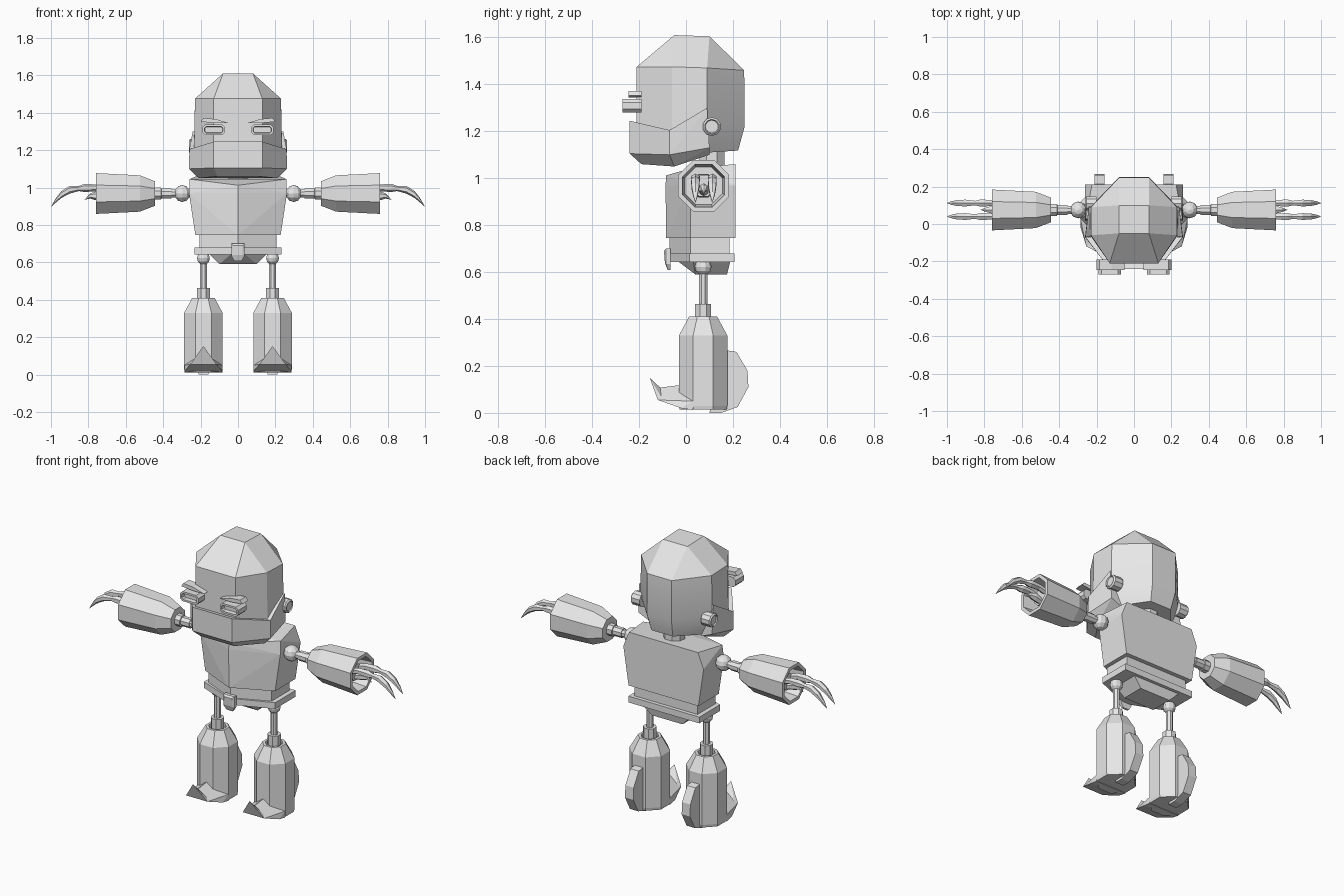
import bpy, bmesh, math
from mathutils import Vector

cube = bpy.data.objects.get("Cube")
if cube:
    bpy.data.objects.remove(cube, do_unlink=True)

grey = bpy.data.materials.new("plain grey")
grey.use_nodes = True
colour = (0.8, 0.8, 0.8, 1)
grey.diffuse_color = colour
grey.node_tree.nodes["Principled BSDF"].inputs["Base Color"].default_value = colour


def finish(name, bm, mirror=False):
    bmesh.ops.recalc_face_normals(bm, faces=bm.faces)
    mesh = bpy.data.meshes.new(name)
    bm.to_mesh(mesh)
    bm.free()
    mesh.materials.append(grey)
    ob = bpy.data.objects.new(name, mesh)
    bpy.context.collection.objects.link(ob)
    if mirror:
        ob.modifiers.new("Mirror", "MIRROR").use_mirror_merge = False
    return ob


def both(points):
    """Points together with their reflections in x."""
    return points + [(-x, y, z) for x, y, z in points if x]


def hull(name, points, mirror=False):
    bm = bmesh.new()
    for p in points:
        bm.verts.new(p)
    bmesh.ops.convex_hull(bm, input=bm.verts[:])
    bmesh.ops.dissolve_limit(bm, angle_limit=0.03, verts=bm.verts[:], edges=bm.edges[:])
    return finish(name, bm, mirror)


def rings(name, centres, radii, axis, sides=8, mirror=False):
    """Skin circles with flat sides, whose planes are square to the axis."""
    bm = bmesh.new()
    loops = []
    for c, r in zip(centres, radii):
        r = max(r, 0.0005) / math.cos(math.pi / sides)
        loop = []
        for i in range(sides):
            a = 2 * math.pi * (i + 0.5) / sides
            u, v = r * math.cos(a), r * math.sin(a)
            loop.append(bm.verts.new(Vector(c) + Vector((0, u, v) if axis == "X" else (u, v, 0))))
        loops.append(loop)
    for a, b in zip(loops, loops[1:]):
        for i in range(sides):
            j = (i + 1) % sides
            bm.faces.new((a[i], a[j], b[j], b[i]))
    bm.faces.new(loops[0])
    bm.faces.new(loops[-1])
    return finish(name, bm, mirror)


def lathe(name, profile, axis, a, b, sides=8, mirror=True):
    """Profile of (position, radius) along x at (y, z) or along z at (x, y)."""
    centres = [(t, a, b) if axis == "X" else (a, b, t) for t, _ in profile]
    return rings(name, centres, [r for _, r in profile], axis, sides, mirror)


def prism(name, outline, low, high, axis, recess=0):
    """Extrude an outline in (x, z) along y, or in (y, z) along x."""
    bm = bmesh.new()
    place = lambda p, d: (p[0], d, p[1]) if axis == "Y" else (d, p[0], p[1])
    lo = [bm.verts.new(place(p, low)) for p in outline]
    hi = [bm.verts.new(place(p, high)) for p in outline]
    front = bm.faces.new(lo)
    bm.faces.new(hi)
    for i in range(len(lo)):
        j = (i + 1) % len(lo)
        bm.faces.new((lo[i], lo[j], hi[j], hi[i]))
    bmesh.ops.recalc_face_normals(bm, faces=bm.faces)
    if recess:
        bmesh.ops.inset_region(bm, faces=[front], thickness=0.012)
        bmesh.ops.inset_region(bm, faces=[front], thickness=0.002, depth=-recess)
    return finish(name, bm, True)


def ball(name, centre, radius):
    bm = bmesh.new()
    bmesh.ops.create_uvsphere(bm, u_segments=10, v_segments=6, radius=radius)
    bmesh.ops.translate(bm, vec=centre, verts=bm.verts)
    return finish(name, bm, True)


def vee(z, half, front, corner, back):
    """Five-sided section with a ridge in the middle of the front."""
    return both([(0, front, z), (half, corner, z), (half, back, z)])


# Head: faceted dome, tapering under the back
head = hull("head", both([
    (0.08, -0.05, 1.61), (0.08, 0.10, 1.605),
    (0.08, 0.248, 1.46), (0.23, 0.09, 1.47), (0.23, -0.06, 1.475), (0.13, -0.21, 1.475),
    (0.08, 0.25, 1.22), (0.235, 0.09, 1.24), (0.235, -0.06, 1.2),
    (0.07, 0.222, 1.118), (0.17, 0.10, 1.11), (0.17, -0.06, 1.1), (0.13, -0.21, 1.1)]))

# Jaw guard with side straps rising to the ears
hull("jaw", both([
    (0.13, -0.24, 1.245), (0.26, -0.07, 1.205), (0.13, -0.24, 1.105),
    (0.262, -0.07, 1.1), (0.11, -0.19, 1.06), (0.21, -0.05, 1.05)]))
hull("jaw_strap", [
    (0.26, -0.07, 1.205), (0.262, -0.07, 1.1), (0.242, 0.09, 1.3), (0.24, 0.10, 1.13),
    (0.21, -0.05, 1.05), (0.17, 0.10, 1.1), (0.2, 0.09, 1.3), (0.2, -0.06, 1.2)], True)
lathe("ear", [(0.2, 0.038), (0.255, 0.038), (0.262, 0.03), (0.256, 0.026)], "X", 0.11, 1.22, 10)
lathe("neck", [(1.0, 0.055), (1.16, 0.055)], "Z", 0, 0.11, 8, False)

# Face
prism("eye", [(0.07, 1.295), (0.085, 1.28), (0.175, 1.28), (0.19, 1.295),
              (0.19, 1.322), (0.175, 1.337), (0.085, 1.337), (0.07, 1.322)],
      -0.27, -0.19, "Y", 0.025)
prism("eyebrow", [(0.05, 1.345), (0.125, 1.345), (0.2, 1.352), (0.185, 1.372), (0.12, 1.366)],
      -0.245, -0.19, "Y")

# Torso, waist, belt and pelvis
hull("torso", vee(0.745, 0.228, -0.085, 0.02, 0.21) + vee(0.97, 0.262, -0.087, 0.02, 0.21)
     + both([(0, -0.085, 1.012), (0.258, 0.03, 1.045), (0.225, 0.21, 1.06)]))
hull("waist", vee(0.67, 0.205, -0.07, 0.02, 0.185) + vee(0.75, 0.205, -0.07, 0.02, 0.185))
hull("belt", vee(0.643, 0.232, -0.078, 0.015, 0.207) + vee(0.68, 0.232, -0.078, 0.015, 0.207))
hull("pelvis", both([(0.16, 0.03, 0.65), (0.16, 0.19, 0.65), (0.1, 0.04, 0.59),
                     (0.1, 0.175, 0.59), (0.03, -0.04, 0.65)]))
hull("buckle", both([(0.036, -0.085, 0.7), (0.036, -0.085, 0.635), (0.02, -0.078, 0.608),
                     (0.036, -0.065, 0.7), (0.036, -0.065, 0.635), (0.02, -0.066, 0.608),
                     (0.025, -0.094, 0.69), (0.025, -0.09, 0.64)]))

# Arms: ball, rod, socket and an open-ended cuff
AY, AZ = 0.075, 0.968
ball("shoulder_ball", (0.298, AY, AZ), 0.045)
lathe("upper_arm", [(0.25, 0.021), (0.46, 0.021)], "X", AY, AZ)
lathe("arm_socket", [(0.355, 0.026), (0.41, 0.026), (0.411, 0.032), (0.46, 0.032)], "X", AY, AZ)
lathe("forearm", [(0.445, 0.04), (0.445, 0.066), (0.525, 0.097), (0.758, 0.109),
                  (0.758, 0.09), (0.62, 0.08), (0.62, 0)], "X", AY, AZ)
lathe("palm", [(0.6, 0.03), (0.66, 0.05), (0.72, 0.045)], "X", AY, AZ)

# Two curved claws and a short thumb on each hand
claw = [(0.69, 0.98, 0.014), (0.76, 0.998, 0.016), (0.82, 0.998, 0.019), (0.85, 0.995, 0.012),
        (0.9, 0.988, 0.018), (0.945, 0.962, 0.016), (0.975, 0.93, 0.010), (1.0, 0.897, 0)]
for label, y in (("front", 0.04), ("back", 0.112)):
    rings(label + "_claw", [(x, y, z) for x, z, _ in claw], [r for _, _, r in claw], "X", 6, True)
thumb = [(0.69, 0.935, 0.014), (0.76, 0.955, 0.02), (0.79, 0.955, 0.012), (0.82, 0.935, 0)]
rings("thumb", [(x, 0.076, z) for x, z, _ in thumb], [r for _, _, r in thumb], "X", 6, True)

# Legs: ball, rod, socket and a big octagonal boot
LX, LY = 0.185, 0.073
ball("hip_ball", (LX, LY, 0.622), 0.036)
lathe("thigh", [(0.4, 0.018), (0.62, 0.018)], "Z", LX, LY)
lathe("knee_socket", [(0.38, 0.034), (0.463, 0.034), (0.463, 0.02)], "Z", LX, LY)
lathe("boot", [(0.014, 0.1), (0.03, 0.103), (0.33, 0.103), (0.41, 0.06),
               (0.41, 0.045), (0.39, 0.042)], "Z", LX, LY)
prism("heel_fin", [(0.15, 0.27), (0.215, 0.26), (0.262, 0.18), (0.266, 0.11),
                   (0.22, 0.025), (0.15, 0.0), (0.10, 0.0)], LX - 0.027, LX + 0.027, "X")

# Toe: low wedge ending in an upturned point
def toe(points):
    return [(LX + s * x, y, z) for x, y, z in points for s in (-1, 1)]

hull("toe_wedge", toe([(0.102, 0.03, 0.012), (0.1, -0.02, 0.02), (0.07, -0.12, 0.055),
                       (0.102, 0.03, 0.05), (0.002, -0.11, 0.108), (0.002, -0.01, 0.12)]), True)
hull("toe_point", toe([(0.07, -0.12, 0.055), (0.06, -0.10, 0.06), (0.002, -0.11, 0.108),
                       (0.002, -0.155, 0.15)]), True)

# Soften only the gentle bends of the head
bpy.ops.object.select_all(action="DESELECT")
head.select_set(True)
bpy.context.view_layer.objects.active = head
bpy.ops.object.shade_smooth_by_angle(angle=math.radians(20))
